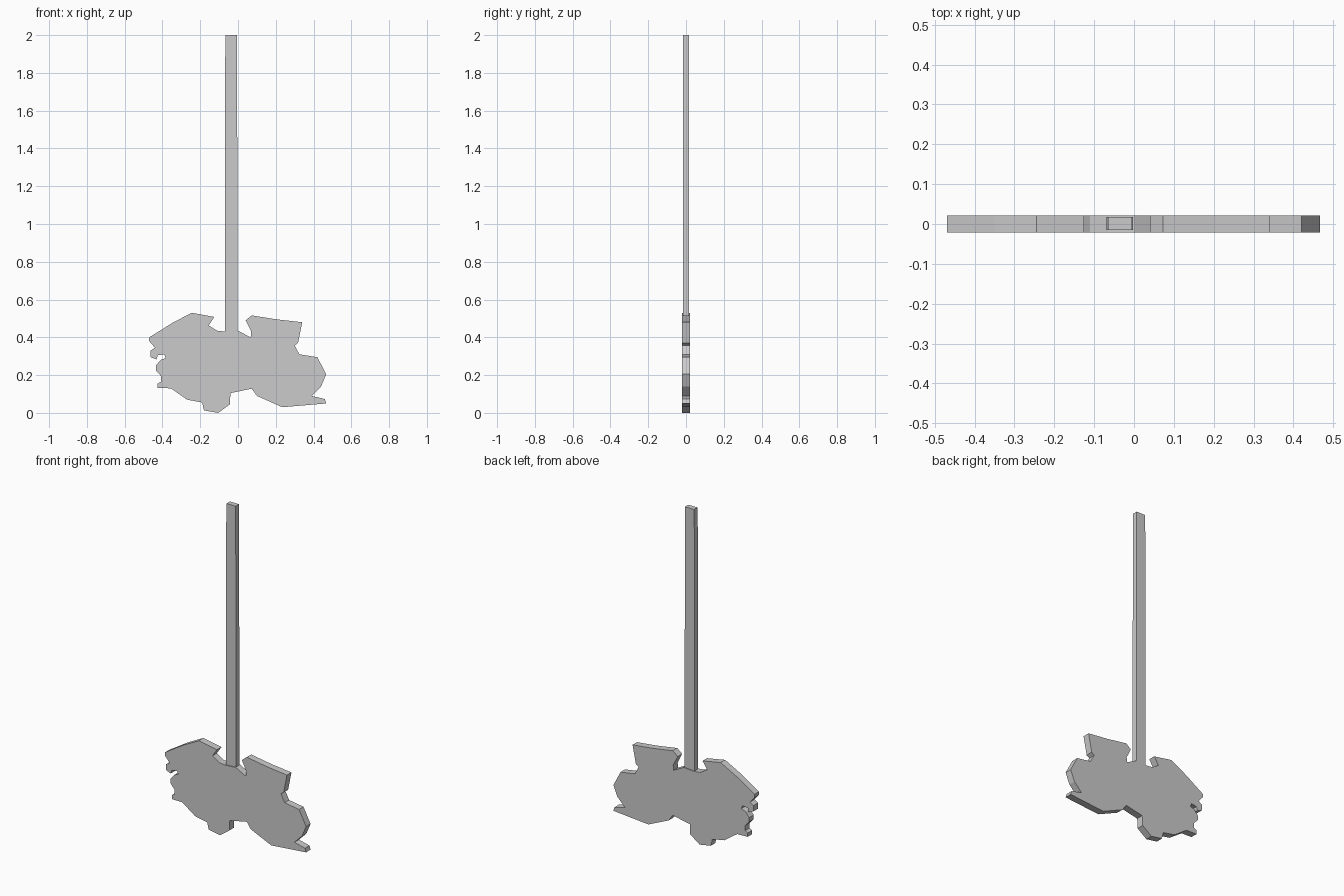
import bpy, bmesh

if "Cube" in bpy.data.objects:
    bpy.data.objects.remove(bpy.data.objects["Cube"])


def extruded_profile(name, points, y_front, y_back):
    """Closed x/z outline given thickness along y."""
    bm = bmesh.new()
    face = bm.faces.new([bm.verts.new((x, y_front, z)) for x, z in points])
    ext = bmesh.ops.extrude_face_region(bm, geom=[face], use_keep_orig=True)
    verts = [g for g in ext["geom"] if isinstance(g, bmesh.types.BMVert)]
    bmesh.ops.translate(bm, verts=verts, vec=(0, y_back - y_front, 0))
    bmesh.ops.recalc_face_normals(bm, faces=bm.faces)
    bmesh.ops.triangulate(bm, faces=[f for f in bm.faces if len(f.verts) > 4])
    mesh = bpy.data.meshes.new(name)
    bm.to_mesh(mesh)
    bm.free()
    obj = bpy.data.objects.new(name, mesh)
    bpy.context.collection.objects.link(obj)
    return obj


# Upper edge of the plate, left to right
top_edge = [(-.47, .40), (-.35, .475), (-.245, .53), (-.125, .508),
            (-.155, .463), (-.11, .435), (-.065, .43), (0, .435), (.067, .40),
            (.07, .43), (.04, .49), (.073, .516), (.205, .495), (.34, .48)]
# Right side, downwards
right_edge = [(.318, .37), (.30, .357), (.325, .31), (.42, .295),
              (.467, .205), (.44, .14), (.39, .09), (.46, .073), (.467, .05)]
# Lower edge, right to left
bottom_edge = [(.235, .03), (.10, .09), (.073, .128), (-.04, .105),
               (-.043, .045), (-.105, 0), (-.18, .013), (-.19, .055),
               (-.27, .07), (-.355, .13), (-.425, .132)]
# Ragged left side, upwards
left_edge = [(-.425, .155), (-.408, .165), (-.408, .195), (-.435, .225),
             (-.435, .25), (-.41, .28), (-.383, .29), (-.39, .31),
             (-.425, .305), (-.432, .283), (-.463, .295), (-.463, .33),
             (-.44, .345), (-.47, .38)]
extruded_profile("ragged_plate", top_edge + right_edge + bottom_edge + left_edge,
                 -.021, .0215)

# Long handle, slightly narrower at the top
extruded_profile("handle", [(-.069, .425), (-.002, .425), (-.005, 2),
                            (-.065, 2), (-.065, 1.9), (-.069, 1.88)],
                 -.015, .017)
